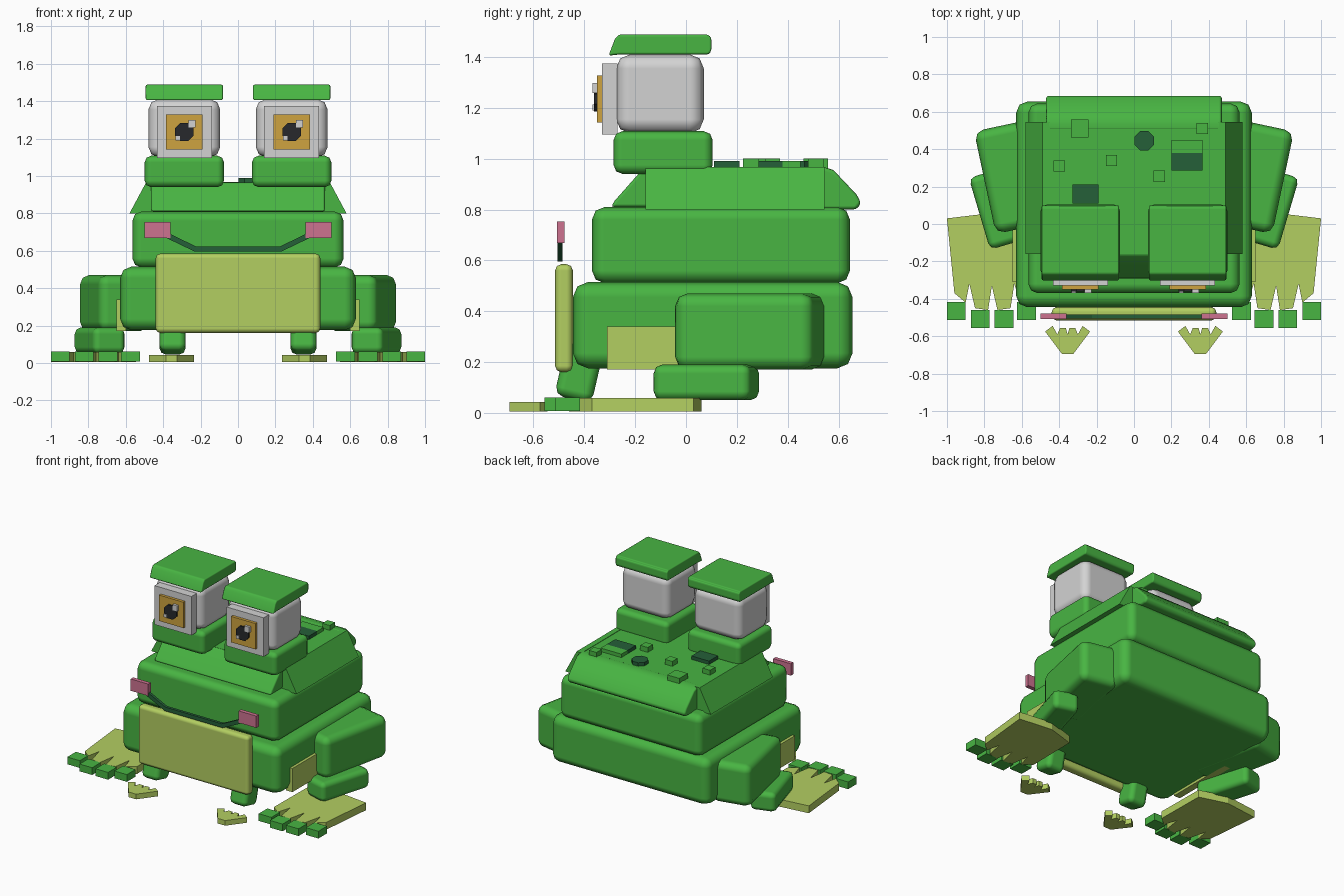
import bpy, math
from mathutils import Euler

old = bpy.data.objects.get("Cube")
if old:
    bpy.data.objects.remove(old, do_unlink=True)


def material(name, r, g, b):
    m = bpy.data.materials.new(name)
    m.use_nodes = True
    m.diffuse_color = (r, g, b, 1)
    bsdf = m.node_tree.nodes["Principled BSDF"]
    bsdf.inputs["Base Color"].default_value = (r, g, b, 1)
    bsdf.inputs["Roughness"].default_value = 0.8
    return m


GREEN = material("leaf green", 0.065, 0.46, 0.055)
LIME = material("belly lime", 0.45, 0.62, 0.12)
DARK = material("dark green", 0.018, 0.115, 0.04)
WHITE = material("eye white", 0.65, 0.65, 0.65)
GOLD = material("iris gold", 0.62, 0.37, 0.05)
BLACK = material("pupil black", 0.02, 0.022, 0.025)
PINK = material("cheek pink", 0.61, 0.17, 0.28)


def finish(name, verts, faces, mat, bevel=0.0):
    mesh = bpy.data.meshes.new(name)
    mesh.from_pydata(verts, [], faces)
    mesh.materials.append(mat)
    ob = bpy.data.objects.new(name, mesh)
    bpy.context.collection.objects.link(ob)
    if bevel:
        for p in mesh.polygons:
            p.use_smooth = True
        mod = ob.modifiers.new("Bevel", "BEVEL")
        mod.width = bevel
        mod.segments = 2
        mod.limit_method = "ANGLE"
        mod.harden_normals = True
    return ob


def prism(name, outline, lo, hi, mat, axis="z", bevel=0.0):
    """Extrude a 2D outline along an axis; outline must run anticlockwise seen from +axis."""
    place = {
        "x": lambda a, b, t: (t, a, b),
        "y": lambda a, b, t: (b, t, a),
        "z": lambda a, b, t: (a, b, t),
    }[axis]
    n = len(outline)
    verts = [place(a, b, t) for t in (lo, hi) for a, b in outline]
    faces = [list(range(n))[::-1], list(range(n, 2 * n))]
    faces += [(i, (i + 1) % n, n + (i + 1) % n, n + i) for i in range(n)]
    return finish(name, verts, faces, mat, bevel)


def box(name, xs, ys, zs, mat, bevel=0.0, turn=(0, 0, 0)):
    """Box between limits, turned in degrees about its own centre."""
    mid = [(a + b) / 2 for a, b in (xs, ys, zs)]
    hx, hy, hz = [(b - a) / 2 for a, b in (xs, ys, zs)]
    ob = prism(name, [(-hx, -hy), (hx, -hy), (hx, hy), (-hx, hy)], -hz, hz, mat, "z", bevel)
    ob.location = mid
    ob.rotation_euler = Euler([math.radians(a) for a in turn])
    return ob


def span(s, a, b):
    return (s * a, s * b) if s > 0 else (-b, -a)


def flip(s, pts):
    """Mirror an outline across x, keeping its winding."""
    return pts if s > 0 else [(-a, b) for a, b in reversed(pts)]


def octagon(x, z, r):
    return [(x + r * math.cos(math.pi * (k + .5) / 4), z + r * math.sin(math.pi * (k + .5) / 4))
            for k in range(8)]


# Body and head
box("lower_body", (-.63, .63), (-.445, .655), (.175, .515), GREEN, .06)
box("upper_body", (-.565, .565), (-.37, .645), (.51, .81), GREEN, .05)
box("head_core", (-.47, .47), (-.16, .545), (.80, .965), GREEN)
prism("brow_slope", [(-.295, .81), (-.1, .81), (-.1, .965), (-.165, .965), (-.28, .835)],
      -.465, .465, GREEN, "x", .012)
prism("rear_slope", [(.5, .80), (.67, .80), (.69, .825), (.67, .86), (.58, .955), (.54, .968), (.5, .968)],
      -.47, .47, GREEN, "x", .015)
box("belly_plate", (-.44, .44), (-.515, -.445), (.16, .585), LIME, .025)

# Mouth band, bent up at both ends
mouth = [(-.47, .71), (-.23, .595), (.23, .595), (.47, .71), (.455, .735), (.225, .623), (-.225, .623), (-.455, .735)]
prism("mouth", [(z, x) for x, z in reversed(mouth)], -.505, -.485, DARK, "y")

for s, side in ((1, "left"), (-1, "right")):
    # Sloping head side and cheek
    prism(side + "_head_side", [(z, x) for x, z in reversed(flip(s, [(.45, .80), (.58, .80), (.49, .968), (.45, .968)]))],
          -.16, .545, GREEN, "y")
    box(side + "_cheek", span(s, .36, .5), (-.507, -.478), (.668, .753), PINK)

    # Eye
    c = s * .287
    box(side + "_eye_socket", (c - .212, c + .212), (-.285, .105), (.94, 1.108), GREEN, .035)
    box(side + "_eyeball", (c - .192, c + .192), (-.275, .07), (1.10, 1.41), WHITE, .055)
    box(side + "_eye_plate", (c - .147, c + .147), (-.33, -.27), (1.095, 1.375), WHITE)
    box(side + "_iris", (c - .097, c + .097), (-.35, -.325), (1.142, 1.328), GOLD)
    prism(side + "_pupil", [(z, x) for x, z in reversed(octagon(c, 1.235, .053))], -.362, -.345, BLACK, "y")
    box(side + "_large_glint", (c + .022, c + .06), (-.368, -.345), (1.258, 1.298), WHITE)
    box(side + "_small_glint", (c - .047, c - .023), (-.368, -.345), (1.19, 1.213), WHITE)
    prism(side + "_eyelid", [(-.305, 1.405), (-.26, 1.41), (.09, 1.41), (.1, 1.425), (.1, 1.475),
                             (.088, 1.488), (-.265, 1.488), (-.28, 1.47)],
          c - .207, c + .207, GREEN, "x", .01)

    # Hind leg
    box(side + "_thigh", span(s, .52, .8), (-.03, .53), (.17, .47), GREEN, .05, (0, 0, -12 * s))
    box(side + "_shin", span(s, .65, .83), (-.12, .28), (.05, .19), GREEN, .035, (0, 0, -16.5 * s))
    box(side + "_thigh_lining", span(s, .60, .65), (-.31, .2), (.17, .34), LIME)
    foot = [(.55, 0), (.545, -.37), (.61, -.42), (.64, -.32), (.66, -.45), (.73, -.46), (.76, -.33),
            (.78, -.46), (.85, -.45), (.88, -.32), (.9, -.42), (.96, -.37), (1, .03), (.75, .06)]
    prism(side + "_hind_foot", flip(s, foot), .005, .058, LIME)
    for k, (x, y) in enumerate(((.575, -.465), (.695, -.508), (.822, -.508), (.95, -.465))):
        box(f"{side}_toe_{k + 1}", (s * x - .05, s * x + .05), (y - .049, y + .049), (.008, .06), GREEN)

    # Front leg
    box(side + "_front_leg", span(s, .28, .42), (-.485, -.335), (.05, .36), GREEN, .035, (-13, 0, 0))
    hand = [(.235, -.575), (.325, -.695), (.385, -.695), (.475, -.575), (.435, -.545), (.41, -.59),
            (.395, -.555), (.365, -.555), (.355, -.59), (.345, -.555), (.315, -.555), (.3, -.59), (.275, -.545)]
    prism(side + "_front_foot", flip(s, hand), .005, .042, LIME)

# Raised warts and dark patches on the back
for k, (x, y, r) in enumerate(((-.29, .51, .048), (-.4, .31, .03), (-.12, .34, .03), (.135, .255, .03), (.365, .51, .03))):
    box(f"wart_{k + 1}", (x - r, x + r), (y - r, y + r), (.95, 1.0), GREEN)
box("dark_patch", (-.33, -.19), (.11, .21), (.95, .99), DARK)
box("green_patch", (.2, .365), (.38, .45), (.95, .99), GREEN)
box("side_dark_patch", (.2, .365), (.285, .38), (.95, .99), DARK)
prism("round_dark_patch", octagon(.055, .445, .056), .95, .99, DARK)
